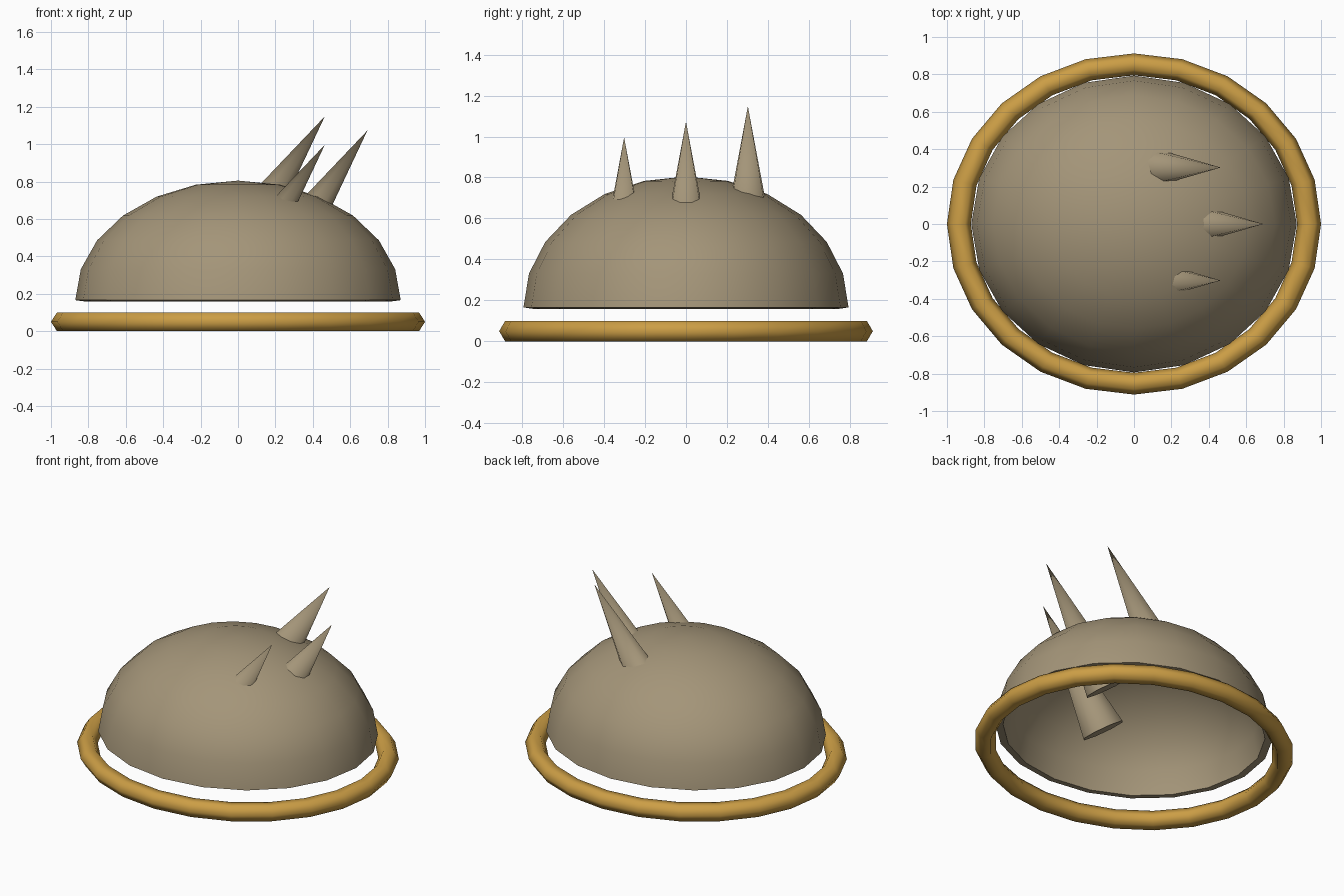
import bpy, bmesh, math
from mathutils import Matrix

if "Cube" in bpy.data.objects:
    bpy.data.objects.remove(bpy.data.objects["Cube"])

SQUASH = 0.912  # the whole model is an oval, narrower in Y


def material(name, rgb):
    m = bpy.data.materials.new(name)
    m.diffuse_color = (*rgb, 1)
    m.use_nodes = True
    m.node_tree.nodes["Principled BSDF"].inputs["Base Color"].default_value = m.diffuse_color
    return m


tan = material("tan", (0.37, 0.30, 0.19))
gold = material("gold", (0.60, 0.34, 0.06))


def make_object(name, bm, mat, angle):
    bmesh.ops.recalc_face_normals(bm, faces=bm.faces)
    me = bpy.data.meshes.new(name)
    bm.to_mesh(me)
    bm.free()
    me.materials.append(mat)
    ob = bpy.data.objects.new(name, me)
    bpy.context.collection.objects.link(ob)
    bpy.ops.object.select_all(action='DESELECT')
    ob.select_set(True)
    bpy.context.view_layer.objects.active = ob
    bpy.ops.object.shade_smooth_by_angle(angle=math.radians(angle))
    return ob


def spin_profile(bm, points, steps):
    """Revolve closed (radius, height) points into an oval."""
    n = len(points)
    rings = [[bm.verts.new((r * math.cos(a), r * math.sin(a) * SQUASH, z)) for r, z in points]
             for a in (math.tau * k / steps for k in range(steps))]
    for k in range(steps):
        a, b = rings[k], rings[(k + 1) % steps]
        for j in range(n):
            q = (j + 1) % n
            bm.faces.new((a[j], b[j], b[q], a[q]))
    bmesh.ops.remove_doubles(bm, verts=bm.verts, dist=1e-5)
    bmesh.ops.dissolve_degenerate(bm, edges=bm.edges, dist=1e-5)


# Floating oval ring with a hexagonal section
bm = bmesh.new()
R = 0.064
spin_profile(bm, [(1 - R + R * math.cos(math.tau * i / 6),
                   0.05 + 0.0577 * math.sin(math.tau * i / 6)) for i in range(6)], 24)
make_object("base_ring", bm, gold, 80)

# Hollow dome: outer arc, then inner arc back down to a slightly lower lip
arc = [math.radians(15 * i) for i in range(7)]
outer = [(0.870 * math.cos(a), 0.166 + 0.639 * math.sin(a)) for a in arc]
inner = [(0.820 * math.cos(a), 0.159 + 0.596 * math.sin(a)) for a in reversed(arc)]
bm = bmesh.new()
spin_profile(bm, outer + inner, 20)
make_object("dome_shell", bm, tan, 40)

# Three equal leaning spikes that pass through the dome
LENGTH, RADIUS, LEAN = 0.84, 0.147, math.radians(34.4)
tips = {"spike_back": (0.464, 0.302, 1.148),
        "spike_middle": (0.692, 0.0, 1.073),
        "spike_front": (0.464, -0.302, 0.996)}
for name, tip in tips.items():
    bm = bmesh.new()
    bmesh.ops.create_cone(bm, cap_ends=True, segments=8, radius1=RADIUS, radius2=0, depth=LENGTH,
                          matrix=Matrix.Translation(tip) @ Matrix.Diagonal((1, SQUASH, 1, 1))
                          @ Matrix.Rotation(LEAN, 4, 'Y')
                          @ Matrix.Translation((0, 0, -LENGTH / 2))
                          @ Matrix.Rotation(math.pi / 8, 4, 'Z'))
    bmesh.ops.remove_doubles(bm, verts=bm.verts, dist=1e-5)
    make_object(name, bm, tan, 60)
